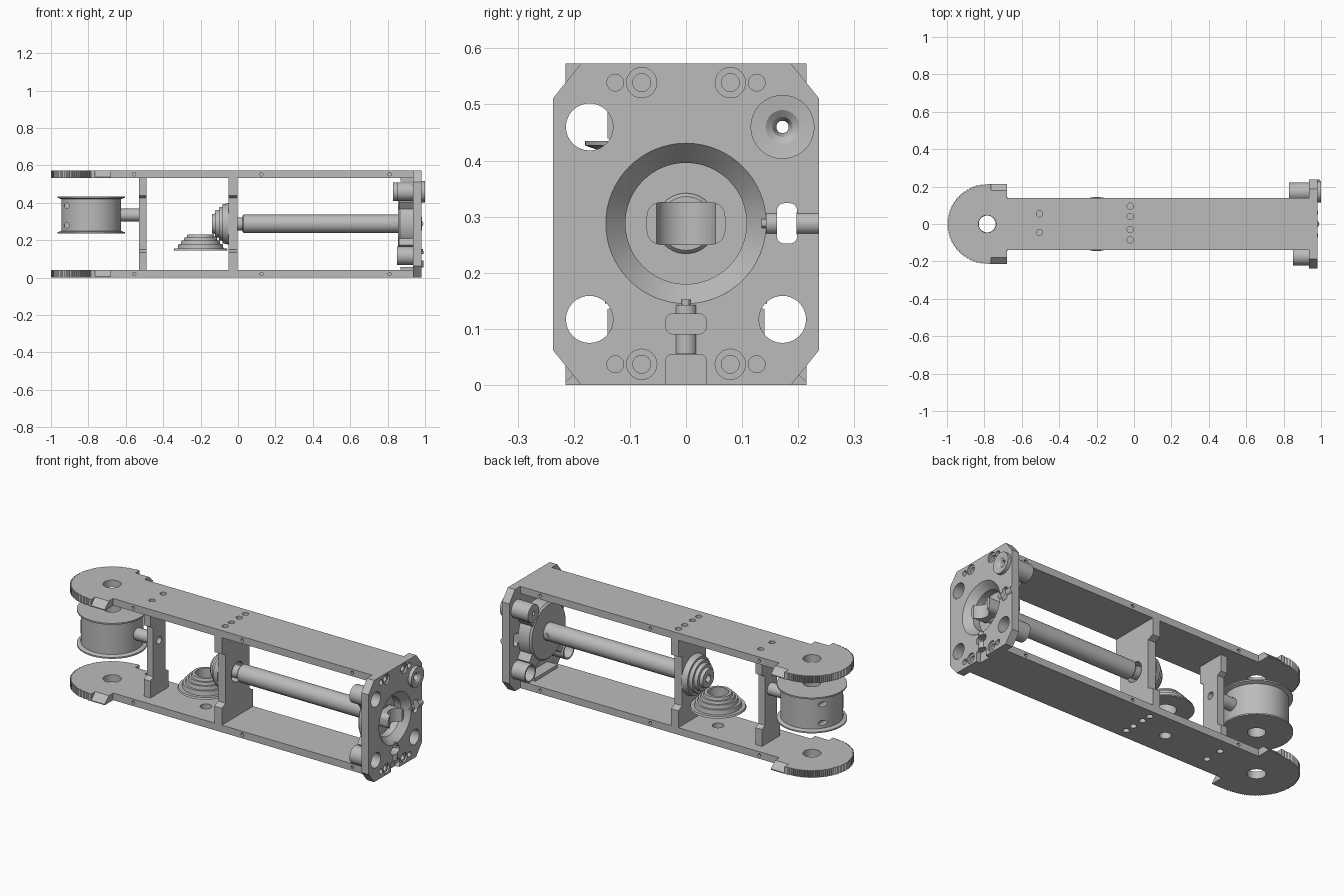
import bpy, bmesh, math
from mathutils import Vector

cube = bpy.data.objects.get("Cube")
if cube:
    bpy.data.objects.remove(cube)

GREY = (0.5, 0.5, 0.5, 1)
mat = bpy.data.materials.new("machined grey")
mat.use_nodes = True
mat.diffuse_color = GREY
mat.node_tree.nodes["Principled BSDF"].inputs["Base Color"].default_value = GREY

TOP, MID = 0.573, 0.288      # overall height, shaft height
DRUM_X = -0.785              # axis of the round plate ends and the drum


def place(axis, u, v, h):
    return {"x": (h, u, v), "y": (u, h, v), "z": (u, v, h)}[axis]


def finish(name, bm):
    bmesh.ops.recalc_face_normals(bm, faces=bm.faces)
    me = bpy.data.meshes.new(name)
    bm.to_mesh(me)
    bm.free()
    me.materials.append(mat)
    ob = bpy.data.objects.new(name, me)
    bpy.context.collection.objects.link(ob)
    return ob


def select(obs):
    bpy.ops.object.select_all(action="DESELECT")
    for ob in obs:
        ob.select_set(True)
    bpy.context.view_layer.objects.active = obs[0]


def prism(name, pts, axis, lo, hi):
    """Extrude a 2D outline along an axis."""
    bm = bmesh.new()
    a, b = [[bm.verts.new(place(axis, u, v, h)) for u, v in pts] for h in (lo, hi)]
    bm.faces.new(a)
    bm.faces.new(b)
    for i in range(len(pts)):
        j = (i + 1) % len(pts)
        bm.faces.new((a[i], a[j], b[j], b[i]))
    return finish(name, bm)


def lathe(name, profile, axis, u, v, n=40, tube=False):
    """Turn a (radius, height) profile; tube closes it into a ring."""
    bm = bmesh.new()
    rings = []
    for r, h in profile:
        rings.append([bm.verts.new(place(axis, u + r * math.cos(math.tau * i / n),
                                         v + r * math.sin(math.tau * i / n), h)) for i in range(n)])
    pairs = list(zip(rings, rings[1:]))
    if tube:
        pairs.append((rings[-1], rings[0]))
    else:
        bm.faces.new(rings[0])
        bm.faces.new(rings[-1])
    for a, b in pairs:
        for i in range(n):
            j = (i + 1) % n
            bm.faces.new((a[i], a[j], b[j], b[i]))
    return finish(name, bm)


def rod(name, r, axis, u, v, lo, hi, n=32):
    return lathe(name, [(r, lo), (r, hi)], axis, u, v, n)


def pipe(name, ro, ri, axis, u, v, lo, hi):
    return lathe(name, [(ri, lo), (ro, lo), (ro, hi), (ri, hi)], axis, u, v, tube=True)


def rounded(cu, cv, w, h, r, n=5):
    """Rounded rectangle outline."""
    pts = []
    for k, (su, sv) in enumerate([(1, 1), (-1, 1), (-1, -1), (1, -1)]):
        for i in range(n + 1):
            t = math.pi / 2 * (k + i / n)
            pts.append((cu + su * (w / 2 - r) + r * math.cos(t), cv + sv * (h / 2 - r) + r * math.sin(t)))
    return pts


def cut(target, cutters):
    select(cutters)
    bpy.ops.object.join()
    tool = cutters[0]
    tool.hide_render = True
    mod = target.modifiers.new("holes", "BOOLEAN")
    mod.operation, mod.solver, mod.object = "DIFFERENCE", "EXACT", tool
    select([target])
    bpy.ops.object.modifier_apply(modifier=mod.name)
    bpy.data.objects.remove(tool)


# Long side plates with a toothed round end
def arm_plate(name, z0, z1, holes):
    pts = [(0.94, -0.14), (0.94, 0.14), (-0.68, 0.14), (-0.68, 0.215)]
    teeth = 120
    for i in range(teeth + 1):
        t = math.pi / 2 + math.pi * i / teeth
        r = 0.215 - 0.008 * (i % 2)
        pts.append((DRUM_X + r * math.cos(t), r * math.sin(t)))
    pts += [(-0.68, -0.215), (-0.68, -0.14)]
    plate = prism(name, pts, "z", z0, z1)
    tools = [rod("tool", 0.047, "z", DRUM_X, 0, z0 - 0.1, z1 + 0.1)]
    tools += [rod("tool", r, "z", x, y, z0 - 0.1, z1 + 0.1, 20) for x, y, r in holes]
    for s in (-1, 1):
        tools.append(prism("tool", [(s * 0.176, z1 + 0.002), (s * 0.222, z0 - 0.001), (s * 0.222, z1 + 0.002)],
                           "x", -0.765, -0.6))
        for x in (-0.555, 0.125, 0.81):
            tools.append(rod("tool", 0.009, "y", x, (z0 + z1) / 2, s * 0.11, s * 0.16, 12))
    cut(plate, tools)


screws = [(-0.02, y, 0.017) for y in (-0.085, -0.03, 0.04, 0.095)] + [(-0.505, y, 0.017) for y in (-0.045, 0.055)]
arm_plate("top_plate", 0.533, TOP, screws)
arm_plate("bottom_plate", 0, 0.04, screws + [(-0.2, 0, 0.03)])


# Bulkheads, waisted between their feet
def bulkhead(name, x0, x1, wide, narrow, hole_z, hole_r):
    side = [(wide, 0.04), (wide, 0.135), (narrow, 0.15), (narrow, 0.425), (wide, 0.44), (wide, 0.533)]
    wall = prism(name, side + [(-y, z) for y, z in reversed(side)], "x", x0, x1)
    cut(wall, [rod("tool", hole_r, "x", 0, hole_z, x0 - 0.1, x1 + 0.1)])


bulkhead("drum_bulkhead", -0.53, -0.49, 0.08, 0.055, 0.335, 0.02)
bulkhead("gear_bulkhead", -0.05, -0.003, 0.14, 0.105, MID, 0.055)

# Drum with flanges and its axle
drum = lathe("drum", [(0.045, 0.235), (0.18, 0.235), (0.18, 0.243), (0.16, 0.25), (0.16, 0.42),
                      (0.18, 0.427), (0.18, 0.435), (0.045, 0.435)], "z", DRUM_X, 0, 64, True)
cut(drum, [rod("tool", 0.014, "y", -0.915, z, y - 0.06, y + 0.06, 16) for z in (0.28, 0.385) for y in (-0.1, 0.1)])
pipe("drum_axle", 0.034, 0.018, "x", 0, 0.335, -0.64, -0.53)


# Stepped bevel gears
def stepped_gear(name, steps, base, direction, bore, axis, u, v):
    prof = [(bore, base)]
    h = base
    for r, rise in steps:
        prof += [(r, h), (r - 0.004, h + direction * rise)]
        h += direction * rise
    prof.append((bore, h))
    lathe(name, prof, axis, u, v, 56, True)


stepped_gear("flat_gear", [(0.145, 0.01), (0.122, 0.025), (0.105, 0.02), (0.09, 0.015), (0.075, 0.015)],
             0.145, 1, 0.055, "z", -0.2, 0)
stepped_gear("shaft_gear", [(0.112, 0.012), (0.108, 0.02), (0.092, 0.02), (0.075, 0.02), (0.055, 0.018)],
             -0.05, -1, 0.02, "x", 0, MID)

# Main shaft
lathe("main_shaft", [(0.035, -0.04), (0.035, 0.025), (0.044, 0.025), (0.049, 0.03), (0.049, 0.87)], "x", 0, MID)
rod("shaft_pin", 0.012, "y", 0.835, MID, -0.051, 0.051, 16)

# End plate with recess, bolt holes and slots
corner = [(0.187, 0), (0.237, 0.062), (0.237, 0.511), (0.187, TOP)]
end_plate = prism("end_plate", corner + [(-y, z) for y, z in reversed(corner)], "x", 0.935, 0.98)
tools = [lathe("tool", [(0.108, 0.9), (0.108, 0.94), (0.143, 0.98), (0.143, 1.02)], "x", 0, MID, 64)]
for z in (0.037, 0.539):
    for s in (-1, 1):
        tools.append(lathe("tool", [(0.016, 0.95), (0.016, 0.97), (0.027, 0.97), (0.027, 1.0)], "x", s * 0.079, z, 24))
        tools.append(rod("tool", 0.015, "x", s * 0.126, z, 0.955, 1.0, 20))
tubes = [(-0.172, 0.46), (-0.172, 0.117), (0.172, 0.117)]
tools += [rod("tool", 0.042, "x", y, z, 0.9, 1.0) for y, z in tubes + [(0.172, 0.46)]]
tools.append(prism("tool", rounded(0.18, MID, 0.036, 0.072, 0.013), "x", 0.9, 1.0))
tools.append(prism("tool", rounded(0, 0.109, 0.072, 0.036, 0.013), "x", 0.9, 1.0))
tools.append(prism("tool", rounded(0, 0.022, 0.072, 0.064, 0.01), "x", 0.955, 1.0))
cut(end_plate, tools)

# Set screws lying in the end plate
for lo, hi in ((0.143, 0.162), (0.197, 0.237)):
    rod("side_set_screw", 0.02, "y", 0.971, MID, lo, hi, 20)
for lo, hi in ((0.055, 0.091), (0.127, 0.143)):
    rod("lower_set_screw", 0.02, "z", 0.971, 0, lo, hi, 20)
rod("lower_screw_tip", 0.008, "z", 0.98, 0, 0.14, 0.152, 12)
rod("side_screw_tip", 0.008, "y", 0.98, MID, 0.135, 0.145, 12)

# Bearing housing behind the end plate, with corner tubes on webs
lathe("bearing_housing", [(0.045, 0.855), (0.15, 0.855), (0.16, 0.865), (0.16, 0.936), (0.108, 0.936),
                          (0.108, 0.9), (0.045, 0.9)], "x", 0, MID, 64, True)
for y, z in tubes:
    pipe("corner_tube", 0.05, 0.042, "x", y, z, 0.85, 0.94)
lathe("funnel_boss", [(0.011, 0.83), (0.05, 0.83), (0.05, 0.935), (0.042, 0.935), (0.042, 0.98), (0.057, 0.98),
                      (0.057, 1.0), (0.03, 0.997), (0.018, 0.988), (0.011, 0.97)], "x", 0.172, 0.46, 40, True)
for y, z in tubes + [(0.172, 0.46)]:
    out = Vector((y, z - MID)).normalized()
    side = Vector((-out.y, out.x)) * 0.045
    mid = Vector((0, MID))
    prism("housing_web", [tuple(mid + out * d + side * s) for d, s in
                          ((0.14, -1), (0.198, -0.8), (0.198, 0.8), (0.14, 1))], "x", 0.86, 0.936)
for z in (0.04, 0.515):
    prism("housing_tab", [(-0.1, z), (0.1, z), (0.1, z + 0.018), (-0.1, z + 0.018)], "x", 0.87, 0.936)

# Coupling tongue inside the recess
lathe("coupling_disc", [(0.054, 0.86), (0.054, 0.905), (0.048, 0.912)], "x", 0, MID)
tongue = prism("coupling_tongue", rounded(0, MID, 0.14, 0.076, 0.025), "x", 0.905, 0.985)
cut(tongue, [rod("tool", 0.055, "z", 1.0, 0, 0.1, 0.5, 40)])

# Smooth shading with crisp edges
parts = [o for o in bpy.context.scene.objects if o.type == "MESH" and mat.name in o.data.materials]
select(parts)
bpy.ops.object.shade_smooth_by_angle(angle=math.radians(30))
